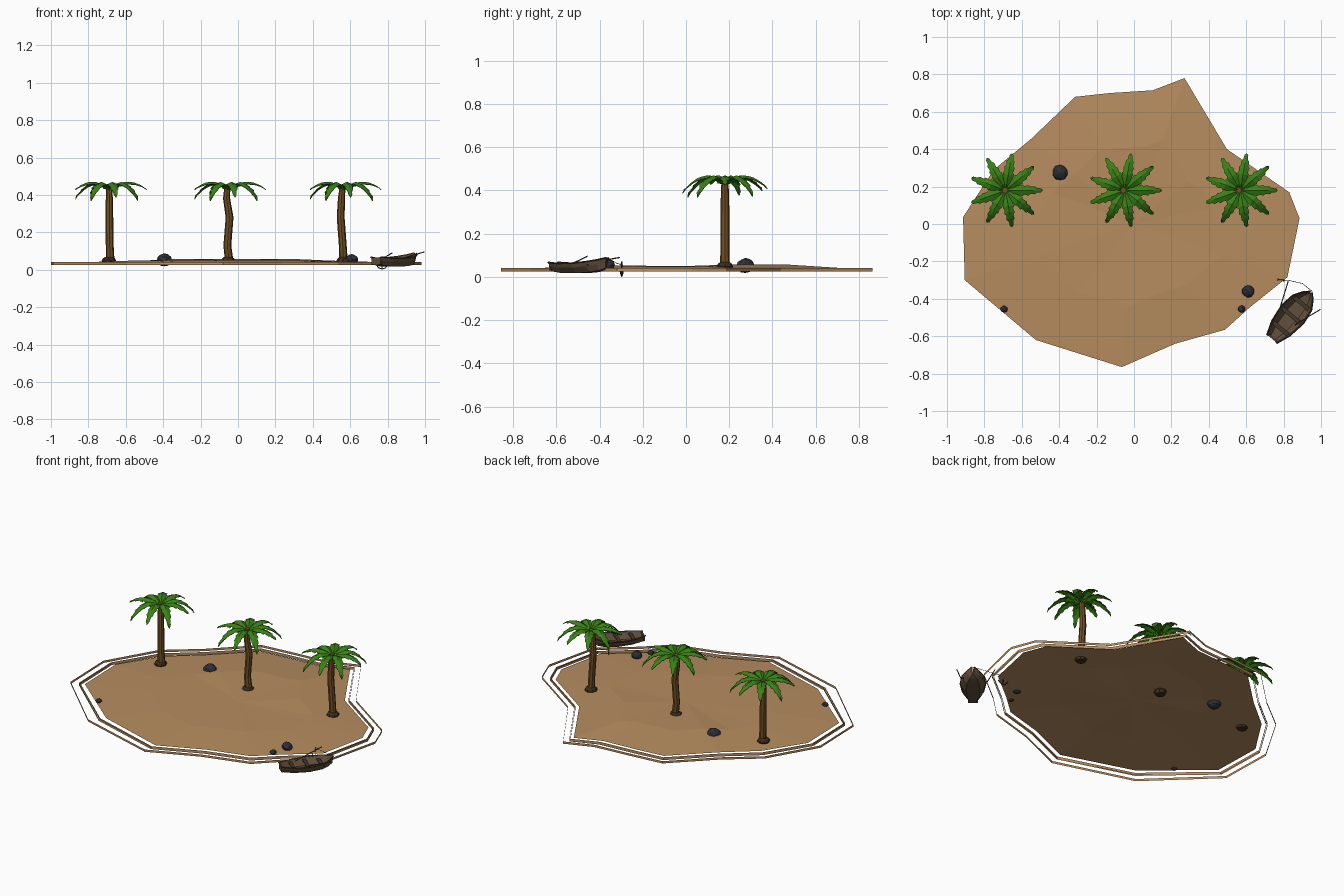
import bpy, bmesh, math, random
from mathutils import Vector, Matrix

if "Cube" in bpy.data.objects:
    bpy.data.objects.remove(bpy.data.objects["Cube"])
random.seed(4)

def mat(name, c):
    m = bpy.data.materials.new(name)
    m.diffuse_color = (*c, 1)
    m.use_nodes = True
    m.node_tree.nodes["Principled BSDF"].inputs["Base Color"].default_value = m.diffuse_color
    return m

SAND = mat("sand", (0.47, 0.265, 0.115))
TRUNK = mat("trunk brown", (0.16, 0.078, 0.018))
ROOT = mat("root dark brown", (0.05, 0.025, 0.01))
LEAF = mat("leaf green", (0.04, 0.22, 0.008))
ROCK = mat("rock grey", (0.026, 0.029, 0.036))
HULL = mat("hull brown", (0.125, 0.08, 0.045))
WOOD = mat("dark wood", (0.06, 0.038, 0.022))
IRON = mat("iron", (0.03, 0.03, 0.03))

def build(name, verts, faces, m):
    me = bpy.data.meshes.new(name)
    me.from_pydata([tuple(v) for v in verts], [], faces)
    me.materials.append(m)
    ob = bpy.data.objects.new(name, me)
    bpy.context.collection.objects.link(ob)
    return ob

def fix_normals(ob):
    bm = bmesh.new()
    bm.from_mesh(ob.data)
    bmesh.ops.recalc_face_normals(bm, faces=bm.faces)
    bm.to_mesh(ob.data)
    bm.free()

def loft(name, rings, m, caps=True):
    n = len(rings[0])
    faces = [(r*n + i, r*n + (i+1) % n, (r+1)*n + (i+1) % n, (r+1)*n + i)
             for r in range(len(rings)-1) for i in range(n)]
    if caps:
        faces += [tuple(range(n))[::-1], tuple(range((len(rings)-1)*n, len(rings)*n))]
    ob = build(name, [v for r in rings for v in r], faces, m)
    fix_normals(ob)
    return ob

def circle(c, r, n=8, z=0):
    return [(c[0] + r*math.cos(2*math.pi*i/n), c[1] + r*math.sin(2*math.pi*i/n), z) for i in range(n)]

def rod(name, pts, r, m, n=5):
    rings = []
    for i, p in enumerate(pts):
        d = Vector(pts[min(i+1, len(pts)-1)]) - Vector(pts[max(i-1, 0)])
        q = d.to_track_quat('Z', 'Y')
        rings.append([Vector(p) + q @ Vector(v) for v in circle((0, 0), r, n)])
    return loft(name, rings, m)

def box(name, size, mtx, m):
    bm = bmesh.new()
    bmesh.ops.create_cube(bm, size=1, matrix=mtx @ Matrix.Diagonal((*size, 1)))
    me = bpy.data.meshes.new(name)
    bm.to_mesh(me)
    bm.free()
    me.materials.append(m)
    bpy.context.collection.objects.link(bpy.data.objects.new(name, me))

# island outlines: sand edge and outermost shore line
inner = [(-.914, .037), (-.75, .29), (-.55, .455), (-.315, .68), (-.13, .70), (.1, .715), (.27, .78),
         (.497, .40), (.83, .17), (.885, .03), (.82, -.285), (.62, -.445), (.487, -.565), (.22, -.64),
         (-.065, -.765), (-.525, -.62), (-.905, -.30)]
outer = [(-1.0, .03), (-.815, .345), (-.605, .51), (-.355, .752), (-.13, .775), (.11, .795), (.29, .863),
         (.55, .44), (.92, .185), (.98, .025), (.90, -.32), (.675, -.50), (.535, -.635), (.235, -.72),
         (-.08, -.855), (-.60, -.70), (-.99, -.325)]
N = len(inner)

# sand: thin faceted sheet rising gently to the middle
verts = [(x, y, .037) for x, y in inner]
verts += [(x*.58, y*.58, .05 + (.008 if y > .3 else random.uniform(-.003, .003))) for x, y in inner]
verts.append((0, 0, .05))
faces = []
for i in range(N):
    j = (i+1) % N
    faces += [(i, N+i, N+j, j), (N+i, 2*N, N+j)]
build("sand", verts, faces, SAND)

# shore lines: thin upright ribbons
for k, t in enumerate((.33, .42, 1.0)):
    pts = [Vector(a).lerp(Vector(b), t) for a, b in zip(inner, outer)]
    loft(f"shore_line_{k}", [[(p.x, p.y, z) for p in pts] for z in (.025, .04)], SAND, caps=False)

# palms
def frond(name, centre, ang, droop, length):
    prof = [(0, .435), (.2, .458), (.42, .470), (.64, .468 - droop*.25),
            (.84, .452 - droop*.6), (1, .428 - droop)]
    M = Matrix.Translation((*centre, 0)) @ Matrix.Rotation(ang, 4, 'Z')
    def spine(t):
        for (a, za), (b, zb) in zip(prof, prof[1:]):
            if t <= b:
                return za + (zb - za)*(t - a)/(b - a)
        return prof[-1][1]
    steps = 12
    v = []
    for i in range(steps + 1):
        t = i/steps
        w = .031*math.sin(math.pi*min(1, .1 + .9*t**.85))**.7 if i < steps else .001
        w *= 1 if i % 2 else .78
        z = spine(t)
        shift = .008 if i % 2 and i < steps else 0
        v += [M @ Vector((t*length + shift, -w, z - w*.45)), M @ Vector((t*length, 0, z)),
              M @ Vector((t*length + shift, w, z - w*.45))]
    f = []
    for i in range(steps):
        a = 3*i
        f += [(a, a+3, a+4, a+1), (a+1, a+4, a+5, a+2)]
    ob = build(name, v, f, LEAF)
    s = ob.modifiers.new("thin", 'SOLIDIFY')
    s.thickness = .003

droops = [.0, .055, .02, .03, .05, .0, .06, .04, .06]
palms = [(-.69, (.004, .002, .002)), (-.053, (-.004, .008, -.008)), (.565, (-.005, -.016, -.012))]
for k, (px, lean) in enumerate(palms):
    py = .18
    path = [(px + .008*(k < 2), .03, .023), (px + lean[0], .13, .021), (px + lean[1], .28, .021),
            (px + lean[2], .38, .019), (px + lean[2]*.5, .445, .016)]
    loft(f"trunk_{k}", [circle((x, py), r, 8, z) for x, z, r in path], TRUNK)
    loft(f"root_mound_{k}", [circle((px, py), r, 8, z)
                             for r, z in ((.03, .028), (.039, .048), (.033, .06), (.022, .068))], ROOT)
    for i in range(9):
        frond(f"frond_{k}_{i}", (px + .003, py), math.radians(40*i), droops[i], .2 if i not in (4, 5) else .195)

# rocks
for k, (x, y, z, r) in enumerate([(-.395, .275, .052, .042), (.61, -.36, .055, .033),
                                  (.575, -.455, .045, .02), (-.695, -.455, .043, .019)]):
    bm = bmesh.new()
    bmesh.ops.create_icosphere(bm, subdivisions=2, radius=r)
    for v in bm.verts:
        v.co *= random.uniform(.9, 1.05)
        v.co.z *= .85
        v.co += Vector((x, y, z))
    me = bpy.data.meshes.new("rock")
    bm.to_mesh(me)
    bm.free()
    me.materials.append(ROCK)
    bpy.context.collection.objects.link(bpy.data.objects.new(f"rock_{k}", me))

# rowing boat: hull stations (along, half width, rim height, keel height)
B = Matrix.Translation((.842, -.49, 0)) @ Matrix.Rotation(math.radians(50), 4, 'Z')
stations = [(-.165, .034, .067, .026), (-.09, .062, .062, .018), (.01, .076, .063, .017),
            (.09, .064, .070, .022), (.135, .036, .079, .03), (.165, .006, .089, .042)]
rings = []
for u, w, top, bot in stations:
    wi = max(w - .007, .002)
    sec = [(-w, top), (-w*.9, (top+bot)/2 + .003), (-w*.55, bot), (w*.55, bot), (w*.9, (top+bot)/2 + .003),
           (w, top), (wi, top), (wi*.55, bot + .008), (-wi*.55, bot + .008), (-wi, top)]
    rings.append([B @ Vector((u*(.96 if z < top else 1), s, z)) for s, z in sec])
loft("hull", rings, HULL)
u, w, top, bot = stations[0]
box("transom", (.008, .06, .036), B @ Matrix.Translation((-.158, 0, .047)), HULL)
for k, (u, w) in enumerate(((-.09, .112), (.0, .14), (.085, .118))):
    box(f"bench_{k}", (.022, w, .005), B @ Matrix.Translation((u, 0, .054)), WOOD)
for s in (-1, 1):
    rod("rim", [B @ Vector((u, s*w, top)) for u, w, top, b in stations], .004, WOOD, 4)

# oars
rod("left_oar", [(.765, -.50, .055), (.825, -.305, .09)], .003, WOOD)
rod("right_oar", [(.86, -.54, .055), (.996, -.457, .095)], .003, WOOD)

# anchor and its rope
rod("anchor_shank", [(.77, -.297, .004), (.77, -.297, .07)], .003, IRON)
rod("anchor_stock", [(.77, -.303, .055), (.77, -.291, .055)], .002, IRON)
rod("anchor_flukes", [(.738, -.29, .028), (.752, -.294, .010), (.77, -.297, .003),
                      (.788, -.30, .010), (.802, -.305, .028)], .003, IRON)
rod("rope", [(.77, -.297, .069), (.83, -.302, .058), (.90, -.318, .062), (.953, -.36, .085)], .0015, WOOD, 4)
